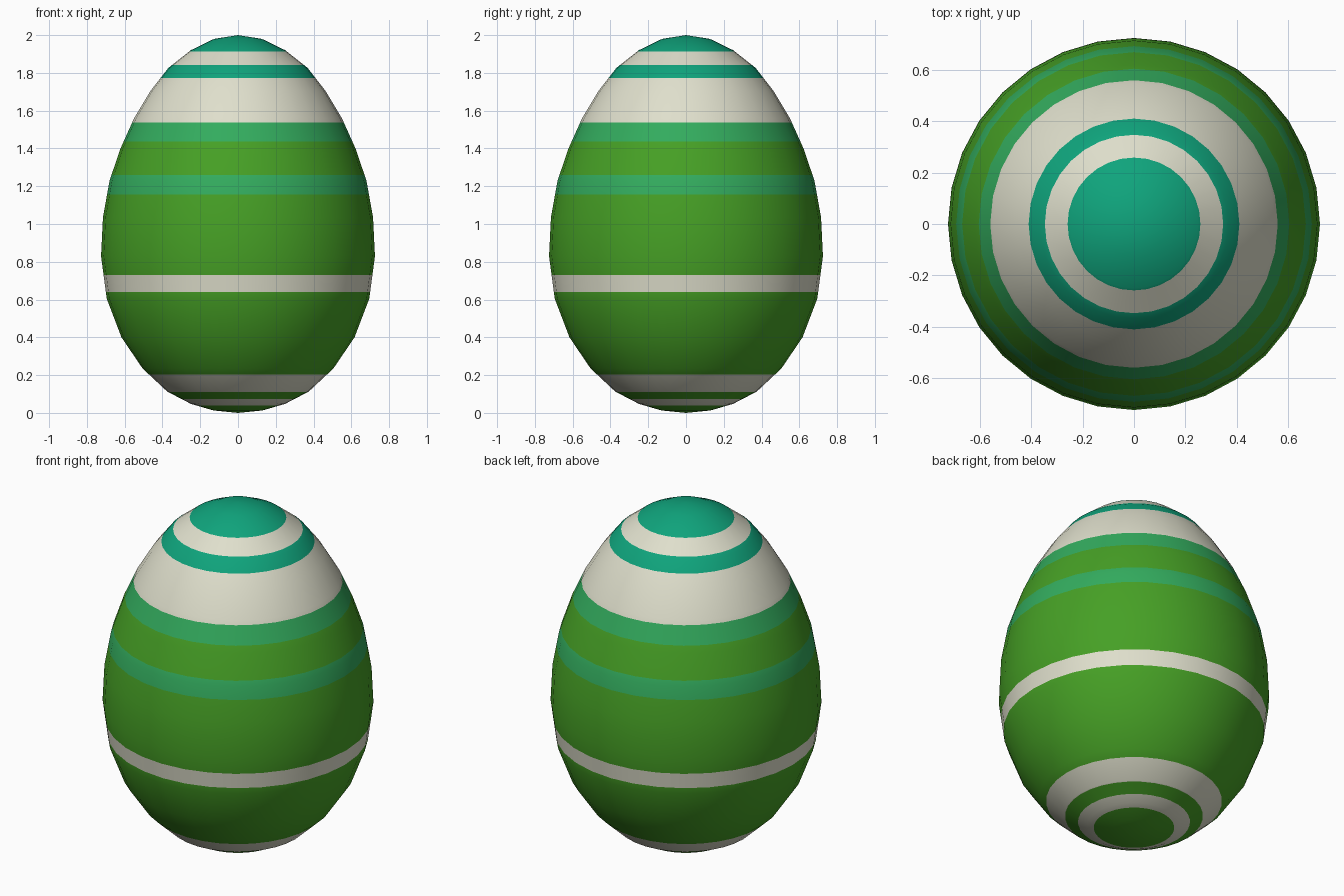
import bpy, bmesh, math

if "Cube" in bpy.data.objects:
    bpy.data.objects.remove(bpy.data.objects["Cube"])

SIDES = 32


def linear(c):
    c /= 255
    return c / 12.92 if c <= 0.04045 else ((c + 0.055) / 1.055) ** 2.4


COLOURS = {"leaf green": (70, 160, 37), "cream": (223, 223, 204),
           "teal": (15, 164, 124), "sea green": (51, 172, 94)}
NAMES = list(COLOURS)

# Egg outline as (radius, height), bottom to top
PROFILE = [(0, 0), (0.13, 0.013), (0.25, 0.048), (0.375, 0.113), (0.505, 0.235),
           (0.617, 0.40), (0.695, 0.605), (0.725, 0.83), (0.715, 1.035),
           (0.68, 1.23), (0.622, 1.40), (0.55, 1.56), (0.463, 1.705),
           (0.368, 1.827), (0.25, 1.92), (0.127, 1.98), (0, 2.0)]

# Painted bands: (upper height, colour), bottom to top
BANDS = [(0.038, 0), (0.074, 1), (0.11, 0), (0.203, 1), (0.64, 0), (0.73, 1),
         (1.157, 0), (1.26, 3), (1.437, 0), (1.537, 3), (1.772, 1),
         (1.843, 2), (1.913, 1), (2.01, 2)]


def radius_at(z):
    for (r0, z0), (r1, z1) in zip(PROFILE, PROFILE[1:]):
        if z0 <= z <= z1:
            return r0 + (r1 - r0) * (z - z0) / (z1 - z0)


# Outline with an extra ring at each band edge
outline = sorted(PROFILE + [(radius_at(z), z) for z, _ in BANDS[:-1]],
                 key=lambda p: p[1])

# Egg body, turned around the z axis
bm = bmesh.new()
rings = []
for r, z in outline:
    n = SIDES if r > 0 else 1
    rings.append([bm.verts.new((r * math.cos(2 * math.pi * i / SIDES),
                                r * math.sin(2 * math.pi * i / SIDES), z))
                  for i in range(n)])
for k, (low, high) in enumerate(zip(rings, rings[1:])):
    middle = (outline[k][1] + outline[k + 1][1]) / 2
    colour = next(c for top, c in BANDS if middle < top)
    for i in range(SIDES):
        j = (i + 1) % SIDES
        if len(low) == 1:
            corners = (low[0], high[j], high[i])
        elif len(high) == 1:
            corners = (low[i], low[j], high[0])
        else:
            corners = (low[i], low[j], high[j], high[i])
        face = bm.faces.new(corners)
        face.material_index = colour
        face.smooth = True
bm.normal_update()

mesh = bpy.data.meshes.new("striped_egg")
bm.to_mesh(mesh)
bm.free()
for name in NAMES:
    mat = bpy.data.materials.new(name)
    mat.diffuse_color = (*[linear(c) for c in COLOURS[name]], 1)
    mat.use_nodes = True
    mat.node_tree.nodes["Principled BSDF"].inputs["Base Color"].default_value = mat.diffuse_color
    mesh.materials.append(mat)
bpy.context.collection.objects.link(bpy.data.objects.new("striped_egg", mesh))
